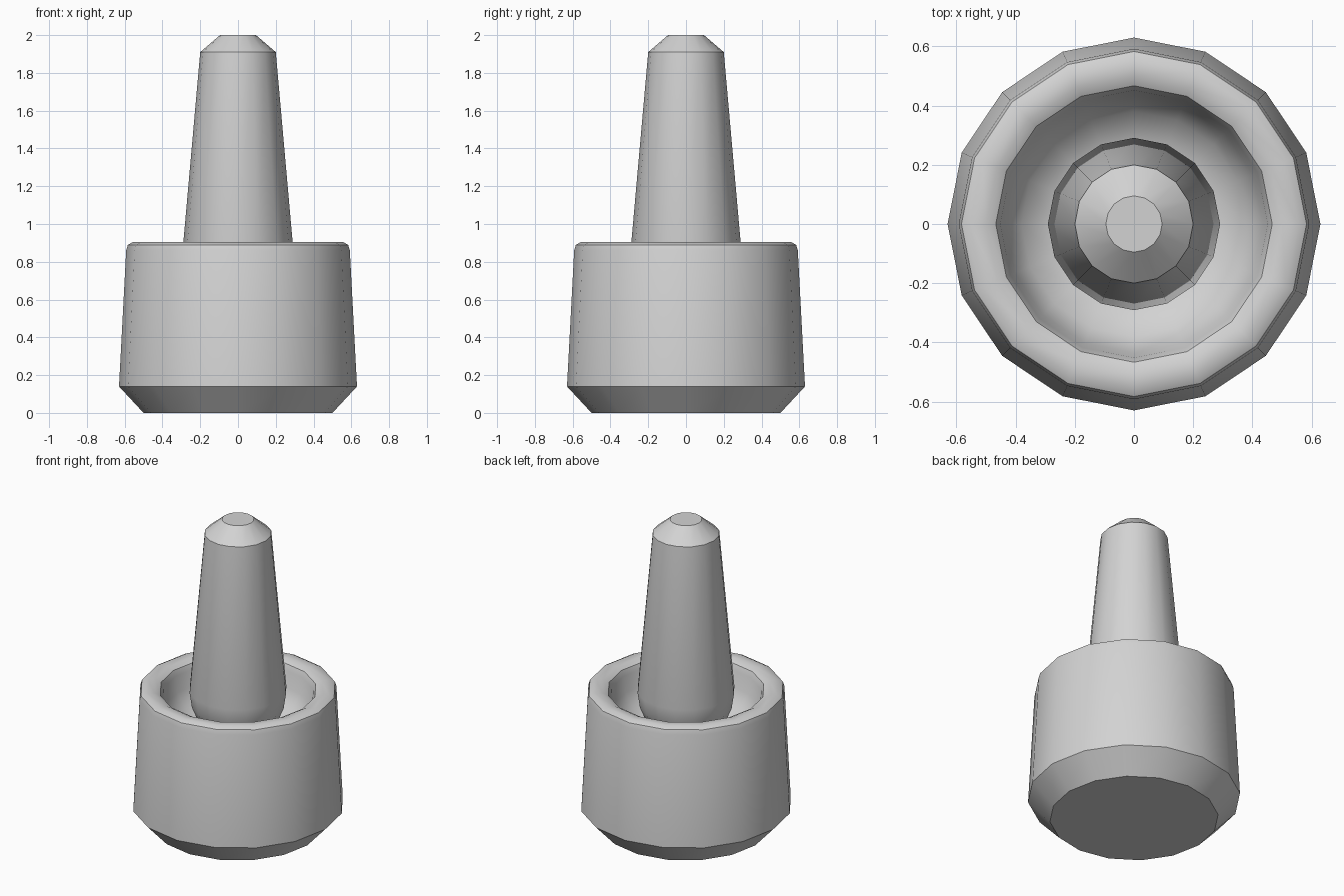
import bpy
import bmesh
import math

cube = bpy.data.objects.get("Cube")
if cube:
    bpy.data.objects.remove(cube)

SIDES = 16

stone = bpy.data.materials.new("light grey stone")
stone.use_nodes = True
GREY = (0.65, 0.65, 0.65, 1)
stone.diffuse_color = GREY
stone.node_tree.nodes["Principled BSDF"].inputs["Base Color"].default_value = GREY


def lathe(name, profile):
    """Turn a (radius, height) profile around z; end rings are capped."""
    bm = bmesh.new()
    rings = []
    for radius, z in profile:
        ring = []
        for i in range(SIDES):
            a = math.tau * i / SIDES
            ring.append(bm.verts.new((radius * math.cos(a), radius * math.sin(a), z)))
        rings.append(ring)
    for low, high in zip(rings, rings[1:]):
        for i in range(SIDES):
            j = (i + 1) % SIDES
            bm.faces.new((low[i], low[j], high[j], high[i]))
    bm.faces.new(rings[0][::-1])
    bm.faces.new(rings[-1])
    bmesh.ops.recalc_face_normals(bm, faces=bm.faces)
    mesh = bpy.data.meshes.new(name)
    bm.to_mesh(mesh)
    bm.free()
    mesh.materials.append(stone)
    obj = bpy.data.objects.new(name, mesh)
    bpy.context.collection.objects.link(obj)
    bpy.ops.object.select_all(action="DESELECT")
    obj.select_set(True)
    bpy.context.view_layer.objects.active = obj
    bpy.ops.object.shade_smooth_by_angle(angle=math.radians(32))
    return obj


# Mortar: chamfered foot, tapering wall, rounded lip, hollow bowl
lathe("mortar", [
    (0.50, 0.0), (0.63, 0.14),
    (0.592, 0.86), (0.583, 0.89), (0.555, 0.905),
    (0.50, 0.902), (0.467, 0.885), (0.452, 0.85),
    (0.435, 0.75), (0.38, 0.66), (0.28, 0.605), (0.12, 0.585),
])

# Pestle: rounded grinding end, tapering handle, chamfered tip
lathe("pestle", [
    (0.07, 0.59), (0.17, 0.63), (0.24, 0.70), (0.277, 0.79),
    (0.291, 0.885), (0.20, 1.91), (0.095, 2.0),
])
